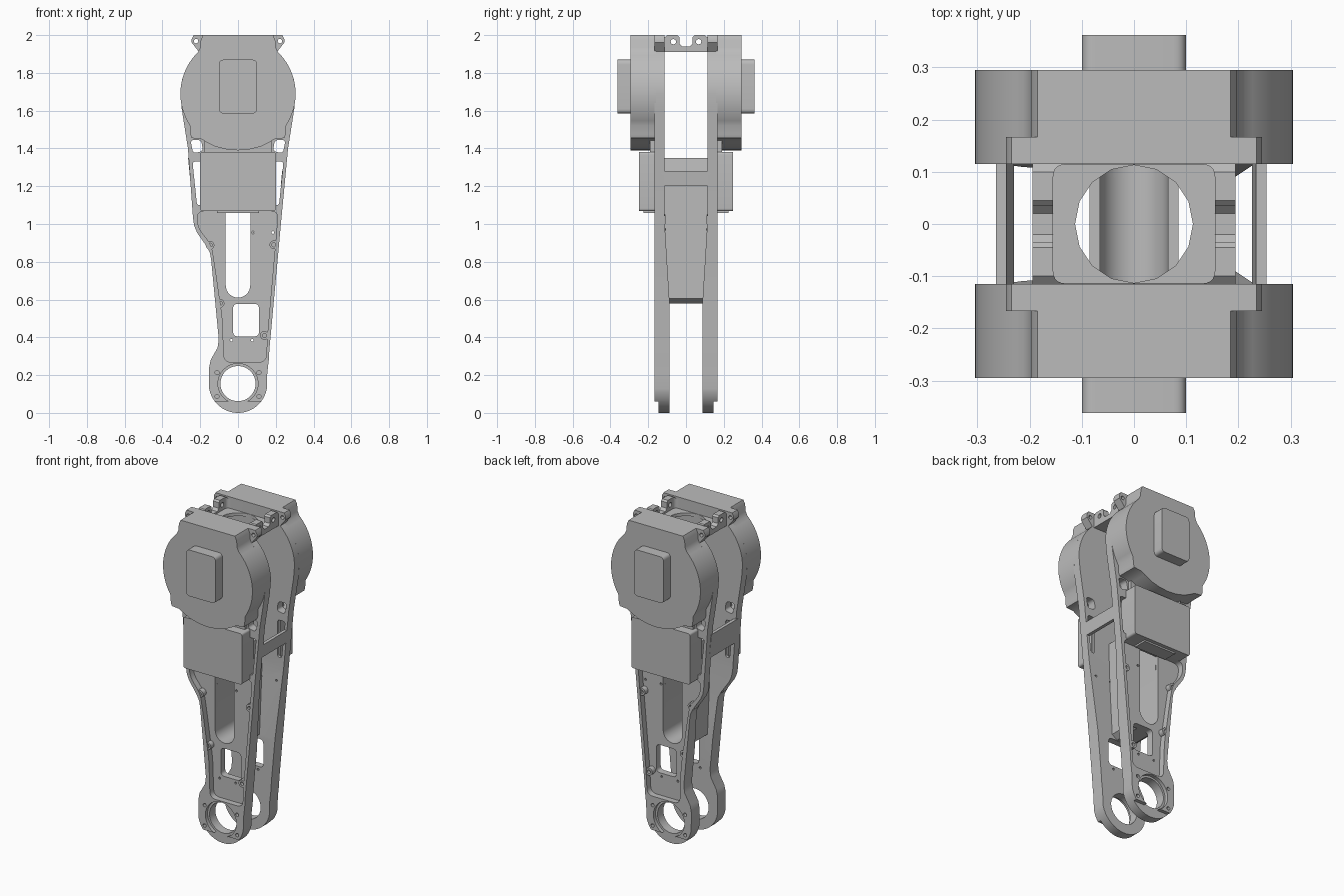
import bpy, bmesh, math
from mathutils import Vector

if "Cube" in bpy.data.objects:
    bpy.data.objects.remove(bpy.data.objects["Cube"])

grey = bpy.data.materials.new("machined grey")
grey.diffuse_color = (0.5, 0.5, 0.5, 1)
grey.use_nodes = True
grey.node_tree.nodes["Principled BSDF"].inputs["Base Color"].default_value = grey.diffuse_color

AX = {'X': lambda p, q, d: (d, p, q),
      'Y': lambda p, q, d: (p, d, q),
      'Z': lambda p, q, d: (p, q, d)}


def prism(name, pts, a, b, axis='Y'):
    """Extrude a 2D outline along an axis from a to b."""
    bm = bmesh.new()
    lo = [bm.verts.new(AX[axis](p, q, a)) for p, q in pts]
    hi = [bm.verts.new(AX[axis](p, q, b)) for p, q in pts]
    n = len(pts)
    bm.faces.new(lo)
    bm.faces.new(hi[::-1])
    for i in range(n):
        j = (i + 1) % n
        bm.faces.new((lo[j], lo[i], hi[i], hi[j]))
    bmesh.ops.recalc_face_normals(bm, faces=bm.faces)
    me = bpy.data.meshes.new(name)
    bm.to_mesh(me)
    bm.free()
    me.materials.append(grey)
    ob = bpy.data.objects.new(name, me)
    bpy.context.collection.objects.link(ob)
    return ob


def arc(cx, cy, r, a0, a1, n):
    return [(cx + r * math.cos(math.radians(a0 + (a1 - a0) * i / n)),
             cy + r * math.sin(math.radians(a0 + (a1 - a0) * i / n))) for i in range(n + 1)]


def circle(cx, cy, r, n=32):
    return arc(cx, cy, r, 0, 360, n)[:-1]


def rect(x0, x1, z0, z1):
    return [(x0, z0), (x1, z0), (x1, z1), (x0, z1)]


def rounded(pts, r, steps=5):
    """Soften every corner of an outline."""
    out = []
    for i, p in enumerate(pts):
        p = Vector(p)
        u = Vector(pts[i - 1]) - p
        v = Vector(pts[(i + 1) % len(pts)]) - p
        s = p + u.normalized() * min(r, u.length * 0.45)
        e = p + v.normalized() * min(r, v.length * 0.45)
        for k in range(steps + 1):
            t = k / steps
            out.append(tuple(s * (1 - t) ** 2 + p * 2 * t * (1 - t) + e * t * t))
    return out


def apply(ob, mod):
    bpy.context.view_layer.objects.active = ob
    bpy.ops.object.modifier_apply(modifier=mod.name)


def cut(ob, pts, a, b, axis='Y'):
    c = prism("cutter", pts, a, b, axis)
    m = ob.modifiers.new("cut", 'BOOLEAN')
    m.operation, m.solver, m.object = 'DIFFERENCE', 'EXACT', c
    apply(ob, m)
    bpy.data.objects.remove(c)


def mirror_y(ob):
    m = ob.modifiers.new("mirror", 'MIRROR')
    m.use_axis = (False, True, False)
    m.use_mirror_merge = False
    apply(ob, m)


# Side plate outline (back plate is the mirror image; edge bulges on the left)
outline = (arc(0, 0.155, 0.155, 190, 350, 24)
           + [(0.155, 0.21), (0.163, 0.28), (0.166, 0.333), (0.228, 1.01), (0.265, 1.4), (0.298, 1.61)]
           + arc(0, 1.69, 0.305, 0, 47, 10)
           + [(0.245, 1.96), (0.245, 1.98), (0.235, 2.0), (-0.235, 2.0), (-0.245, 1.98), (-0.245, 1.96)]
           + arc(0, 1.69, 0.305, 133, 180, 10)
           + [(-0.298, 1.61), (-0.265, 1.4), (-0.238, 1.03), (-0.232, 0.99), (-0.217, 0.955),
              (-0.164, 0.878), (-0.148, 0.845), (-0.142, 0.81), (-0.102, 0.39), (-0.108, 0.345),
              (-0.145, 0.28), (-0.153, 0.24)])
plate = prism("side_plates", outline, -0.167, -0.115)

# Plate thickens inwards towards the foot
bm = bmesh.new()
bm.from_mesh(plate.data)
for z in (0.6, 1.04):
    bmesh.ops.bisect_plane(bm, geom=bm.verts[:] + bm.edges[:] + bm.faces[:],
                           plane_co=(0, 0, z), plane_no=(0, 0, 1))
for v in bm.verts:
    if v.co.y > -0.13:
        t = min(1, max(0, (v.co.z - 0.6) / 0.44))
        v.co.y = -(0.088 + 0.027 * t)
bm.to_mesh(plate.data)
bm.free()

# Recessed pocket, slot, windows, bearing seat and screw holes
pocket = [(-0.217, 1.068), (-0.212, 0.98), (-0.14, 0.89), (-0.118, 0.75), (-0.082, 0.5),
          (-0.074, 0.268), (0.148, 0.268), (0.156, 0.42), (0.213, 1.068)]
cut(plate, rounded(pocket, 0.04), -0.3, -0.13)
slot = arc(0, 0.675, 0.065, 180, 360, 16)
cut(plate, slot + [(0.065, 1.07), (-0.065, 1.07)], -0.3, 0)
cut(plate, rounded(rect(-0.026, 0.111, 0.405, 0.577), 0.025), -0.3, 0)
cut(plate, circle(0, 0.155, 0.093, 40), -0.3, 0)
cut(plate, circle(0, 0.155, 0.106, 40), -0.3, -0.145)
cut(plate, rect(-0.3, 0.3, -0.1, 0.06), -0.3, -0.145)
for s in (-1, 1):
    cut(plate, rounded([(s * 0.185, 1.385), (s * 0.238, 1.375), (s * 0.252, 1.445),
                        (s * 0.195, 1.445)][::s], 0.02), -0.3, 0)
    cut(plate, rounded([(s * 0.19, 1.1), (s * 0.217, 1.1), (s * 0.241, 1.33),
                        (s * 0.19, 1.33)][::s], 0.015), -0.3, 0)
    cut(plate, circle(s * 0.222, 1.968, 0.012, 12), -0.3, 0)
    for z in (0.087, 0.213):
        cut(plate, circle(s * 0.111, z, 0.011, 12), -0.3, -0.11)
for x, z in ((-0.035, 0.385), (0.075, 0.385), (0.08, 0.955), (0.185, 0.955)):
    cut(plate, circle(x, z, 0.007, 10), -0.3, 0)
mirror_y(plate)

# Screw bosses along the pocket rim
for i, (x, z) in enumerate(((-0.148, 0.888), (0.19, 0.89), (-0.095, 0.58), (0.14, 0.41))):
    boss = prism(f"screw_boss_{i + 1}", circle(x, z, 0.023, 20), -0.162, -0.12)
    cut(boss, circle(x, z, 0.011, 12), -0.3, -0.14)
    mirror_y(boss)

# Motor housing with flat top and shoulders
half = ([(0, 1.39), (0.06, 1.395), (0.12, 1.41), (0.17, 1.435), (0.195, 1.45), (0.245, 1.455),
         (0.252, 1.475), (0.254, 1.52)]
        + arc(0, 1.69, 0.305, -28, 46, 18) + [(0.2, 1.935), (0.197, 1.975), (0.185, 2.0)])
motor = prism("motor_housings", half + [(-x, z) for x, z in half[:0:-1]], -0.295, -0.16)
mirror_y(motor)

# Connector boss on the motor face
mirror_y(prism("motor_bosses", rounded(rect(-0.1, 0.1, 1.585, 1.87), 0.025), -0.362, -0.29))

# Electronics box below the motor, with neck and lower lip
mirror_y(prism("electronics_boxes", rounded(rect(-0.2, 0.2, 1.068, 1.382), 0.015), -0.248, -0.13))
mirror_y(prism("box_necks", rect(-0.18, 0.18, 1.36, 1.45), -0.19, -0.13))
mirror_y(prism("box_lips", rect(-0.11, 0.11, 1.058, 1.08), -0.225, -0.14))

# Top bridge: recessed tray with round opening, notched lugs at both ends
prof = [(-0.117, 1.91), (0.117, 1.91), (0.117, 1.985), (0.1, 2.0), (0.045, 2.0), (0.035, 1.99),
        (0.035, 1.955), (0.02, 1.94), (-0.02, 1.94), (-0.035, 1.955), (-0.035, 1.99),
        (-0.045, 2.0), (-0.1, 2.0), (-0.117, 1.985)]
bridge = prism("top_bridge", prof, -0.195, 0.195, 'X')
cut(bridge, rounded(rect(-0.155, 0.155, -0.114, 0.114), 0.025), 1.93, 2.1, 'Z')
cut(bridge, circle(0, 0, 0.113, 16), 1.8, 2.1, 'Z')
for y in (-0.067, 0.067):
    cut(bridge, circle(y, 1.965, 0.014, 16), -0.3, 0.3, 'X')

# Cable duct joining the plates around the long slot
duct = prism("cable_duct", [(-0.085, 1.2), (-0.085, 0.605), (-0.05, 0.58), (0.05, 0.58),
                            (0.085, 0.605), (0.085, 1.2)], -0.12, 0.12)
cut(duct, slot + [(0.065, 1.3), (-0.065, 1.3)], -0.3, 0.3)
# Duct ends follow the tapering plates
for v in duct.data.vertices:
    t = min(1, max(0, (v.co.z - 0.6) / 0.44))
    v.co.y = math.copysign(0.096 + 0.022 * t, v.co.y)

# Side cross bars between plate edges
for name, s, top in (("right_cross_bar", 1, 1.28), ("left_cross_bar", -1, 1.35)):
    edge = lambda z: 0.228 + 0.037 * (z - 1.01) / 0.39 + (0.004 if s < 0 else 0)
    prism(name, [(s * (edge(1.2) - 0.02), 1.2), (s * edge(1.2), 1.2),
                 (s * edge(top), top), (s * (edge(top) - 0.02), top)], -0.13, 0.13)

# Smooth shading with crisp edges
for ob in bpy.data.objects:
    bpy.ops.object.select_all(action='DESELECT')
    ob.select_set(True)
    bpy.context.view_layer.objects.active = ob
    bpy.ops.object.shade_smooth_by_angle(angle=math.radians(30))
